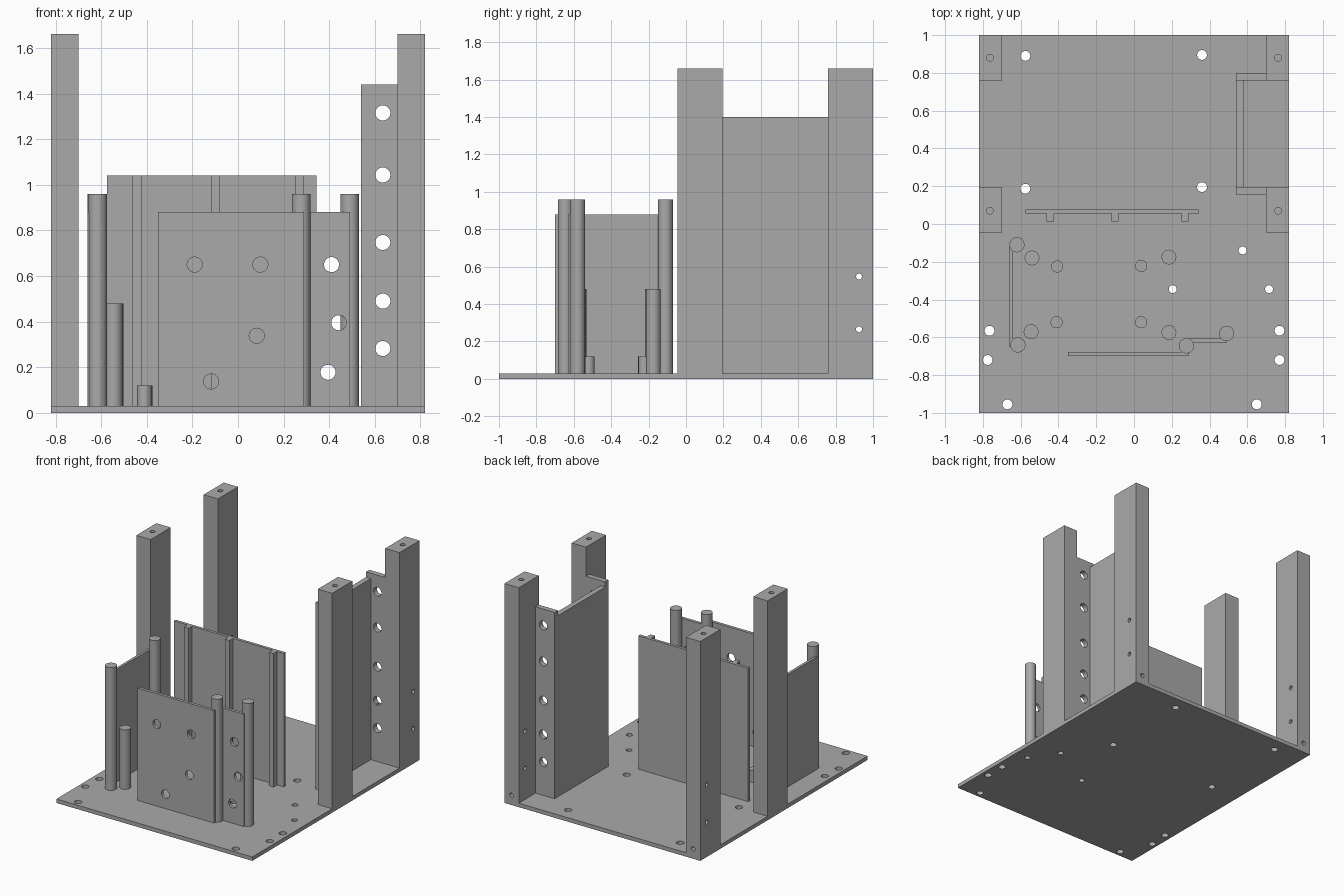
import bpy
import math

cube = bpy.data.objects.get("Cube")
if cube:
    bpy.data.objects.remove(cube, do_unlink=True)

grey = bpy.data.materials.new("plain grey")
grey.use_nodes = True
GREY = (0.4, 0.4, 0.4, 1)
grey.diffuse_color = GREY
grey.node_tree.nodes["Principled BSDF"].inputs["Base Color"].default_value = GREY

FLOOR = 0.03
TURN = {"x": (0, math.pi / 2, 0), "y": (math.pi / 2, 0, 0), "z": (0, 0, 0)}


def box(name, x, y, z):
    """Box from (min, max) ranges."""
    bpy.ops.mesh.primitive_cube_add(size=1, location=[sum(r) / 2 for r in (x, y, z)])
    ob = bpy.context.object
    ob.name = name
    ob.scale = [r[1] - r[0] for r in (x, y, z)]
    bpy.ops.object.transform_apply(location=False, rotation=False, scale=True)
    ob.data.materials.append(grey)
    return ob


def rod(name, centre, radius, length, axis="z"):
    bpy.ops.mesh.primitive_cylinder_add(vertices=32, radius=radius, depth=length,
                                        location=centre, rotation=TURN[axis])
    ob = bpy.context.object
    ob.name = name
    ob.data.materials.append(grey)
    return ob


def smooth(ob):
    bpy.ops.object.select_all(action="DESELECT")
    ob.select_set(True)
    bpy.context.view_layer.objects.active = ob
    bpy.ops.object.shade_smooth_by_angle(angle=math.radians(30))


def drill(ob, holes):
    """Cut round holes given as (centre, radius, length, axis)."""
    for hole in holes:
        cutter = rod("drill", *hole)
        mod = ob.modifiers.new("hole", "BOOLEAN")
        mod.operation, mod.solver, mod.object = "DIFFERENCE", "EXACT", cutter
        bpy.context.view_layer.objects.active = ob
        bpy.ops.object.modifier_apply(modifier=mod.name)
        bpy.data.objects.remove(cutter, do_unlink=True)
    smooth(ob)


# Base plate with mounting holes
base = box("base_plate", (-0.82, 0.82), (-1, 1), (0, FLOOR))
large = [(-0.575, 0.89), (0.36, 0.895), (-0.575, 0.187), (0.36, 0.195),
         (-0.765, -0.565), (0.77, -0.565), (-0.775, -0.72), (0.77, -0.72),
         (-0.67, -0.955), (0.65, -0.955)]
small = [(0.575, -0.14), (0.205, -0.345), (0.715, -0.345)]
drill(base, [((x, y, 0), r, 0.2, "z")
             for spots, r in ((large, 0.026), (small, 0.021)) for x, y in spots])

# Four corner posts; the rear pair also has side and back screw holes
for side, sx in (("right", -1), ("left", 1)):
    for place, y0, top_y in (("front", -0.045, 0.07), ("rear", 0.76, 0.88)):
        xs = sorted((sx * 0.70, sx * 0.82))
        post = box(f"{place}_{side}_post", xs, (y0, y0 + 0.24), (FLOOR, 1.66))
        holes = [((sx * 0.763, top_y, 1.66), 0.018, 0.2, "z")]
        if place == "rear":
            holes += [((sx * 0.76, 0.925, z), 0.016, 0.3, "x") for z in (0.265, 0.547)]
            holes.append(((sx * 0.76, 1, 0.075), 0.016, 0.2, "y"))
        drill(post, holes)

# Channel bracket between the left posts
box("bracket_wall", (0.54, 0.58), (0.195, 0.76), (FLOOR, 1.40))
for place, y in (("front", 0.155), ("rear", 0.76)):
    flange = box(f"bracket_{place}_flange", (0.54, 0.70), (y, y + 0.04), (FLOOR, 1.44))
    drill(flange, [((0.635, y + 0.02, z), 0.033, 0.2, "y")
                   for z in (0.282, 0.49, 0.747, 1.043, 1.315)])

# Ribbed upright panel
box("ribbed_panel", (-0.575, 0.345), (0.055, 0.077), (FLOOR, 1.04))
for x in (-0.443, -0.1, 0.27):
    box("panel_rib", (x - 0.019, x + 0.019), (0.013, 0.055), (FLOOR, 1.04))

# Thin plates held by the tall rods
box("side_plate", (-0.66, -0.64), (-0.65, -0.115), (FLOOR, 0.88))
front = box("front_plate", (-0.35, 0.29), (-0.70, -0.677), (FLOOR, 0.88))
drill(front, [((x, -0.69, z), 0.033, 0.1, "y")
              for x, z in ((-0.19, 0.65), (0.098, 0.65), (0.082, 0.338), (-0.118, 0.138))])
offset = box("offset_plate", (0.275, 0.49), (-0.63, -0.607), (FLOOR, 0.88))
drill(offset, [((x, -0.62, z), 0.033, 0.1, "y")
               for x, z in ((0.41, 0.65), (0.442, 0.395), (0.395, 0.178))])

# Rods of three heights
rods = {
    "tall_rod": (0.96, 0.04, [(-0.62, -0.11), (-0.615, -0.64), (0.277, -0.645), (0.49, -0.58)]),
    "medium_rod": (0.48, 0.039, [(-0.54, -0.18), (-0.545, -0.57), (0.185, -0.175), (0.185, -0.575)]),
    "short_rod": (0.12, 0.032, [(-0.407, -0.225), (-0.41, -0.52), (0.038, -0.222), (0.038, -0.52)]),
}
for name, (top, radius, spots) in rods.items():
    for x, y in spots:
        smooth(rod(name, (x, y, (top + FLOOR) / 2), radius, top - FLOOR))
